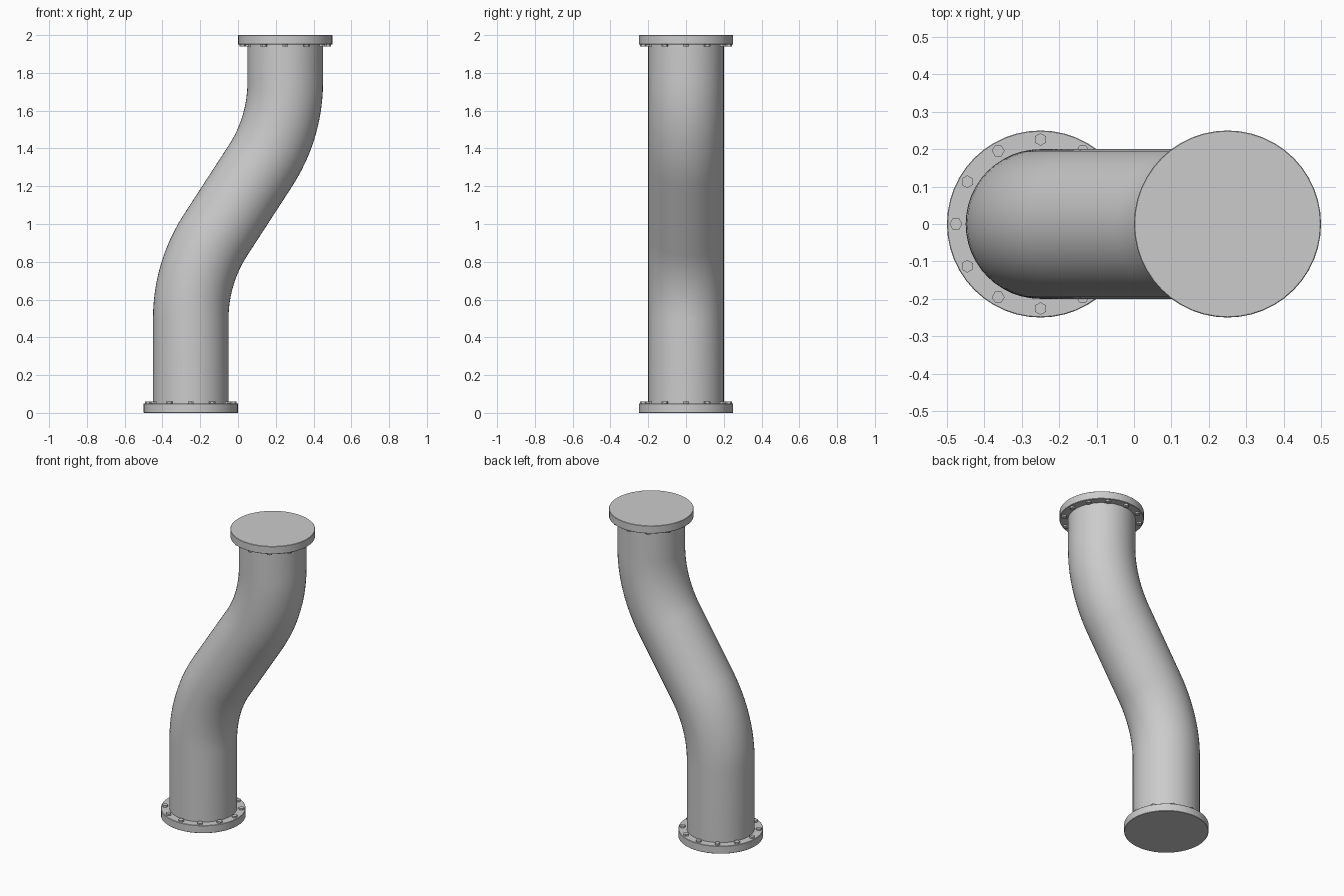
import bpy, bmesh
from math import sin, cos, pi, radians
from mathutils import Vector

if "Cube" in bpy.data.objects:
    bpy.data.objects.remove(bpy.data.objects["Cube"])

OFF, R_PIPE, R_FLANGE, T_FLANGE = 0.25, 0.2, 0.25, 0.05
BEND, ANGLE, SIDES = 0.81, radians(33), 48


def smooth(ob):
    bpy.ops.object.select_all(action='DESELECT')
    ob.select_set(True)
    bpy.context.view_layer.objects.active = ob
    bpy.ops.object.shade_smooth_by_angle(angle=radians(30))


def cylinder(name, x, y, z, r, h, sides, turn=0.0):
    bpy.ops.mesh.primitive_cylinder_add(vertices=sides, radius=r, depth=h,
                                        location=(x, y, z), rotation=(0, 0, turn))
    ob = bpy.context.object
    ob.name = name
    return ob


# Pipe centre line: (x, z, tilt), lower half then its point mirror about mid height
half = [(-OFF, T_FLANGE, 0.0)]
for i in range(13):
    a = ANGLE * i / 12
    half.append((-OFF + BEND * (1 - cos(a)), 0.5 + BEND * sin(a), a))
path = half + [(-x, 2.25 - z, a) for x, z, a in reversed(half[1:])]
path.append((OFF, 2 - T_FLANGE, 0.0))

# Pipe: circular section swept along the centre line
bm = bmesh.new()
rings = []
for x, z, a in path:
    c, side = Vector((x, 0, z)), Vector((cos(a), 0, -sin(a)))
    rings.append([bm.verts.new(c + R_PIPE * (side * cos(t) + Vector((0, sin(t), 0))))
                  for t in (2 * pi * k / SIDES for k in range(SIDES))])
for lo, hi in zip(rings, rings[1:]):
    for k in range(SIDES):
        n = (k + 1) % SIDES
        bm.faces.new((lo[k], lo[n], hi[n], hi[k]))
mesh = bpy.data.meshes.new("pipe")
bm.to_mesh(mesh)
bm.free()
pipe = bpy.data.objects.new("pipe", mesh)
bpy.context.collection.objects.link(pipe)
smooth(pipe)

# End flanges, each with a ring of twelve hexagonal bolt heads facing the pipe
for label, x, z, zb in (("bottom", -OFF, T_FLANGE / 2, T_FLANGE + 0.005),
                        ("top", OFF, 2 - T_FLANGE / 2, 2 - T_FLANGE - 0.005)):
    flange = cylinder(label + "_flange", x, 0, z, R_FLANGE, T_FLANGE, SIDES)
    bevel = flange.modifiers.new("edge_bevel", 'BEVEL')
    bevel.width, bevel.segments = 0.002, 1
    smooth(flange)
    for k in range(12):
        t = pi * k / 6
        cylinder(f"{label}_bolt_{k + 1}", x + 0.226 * cos(t), 0.226 * sin(t), zb,
                 0.017, 0.012, 6, t + pi / 6)
